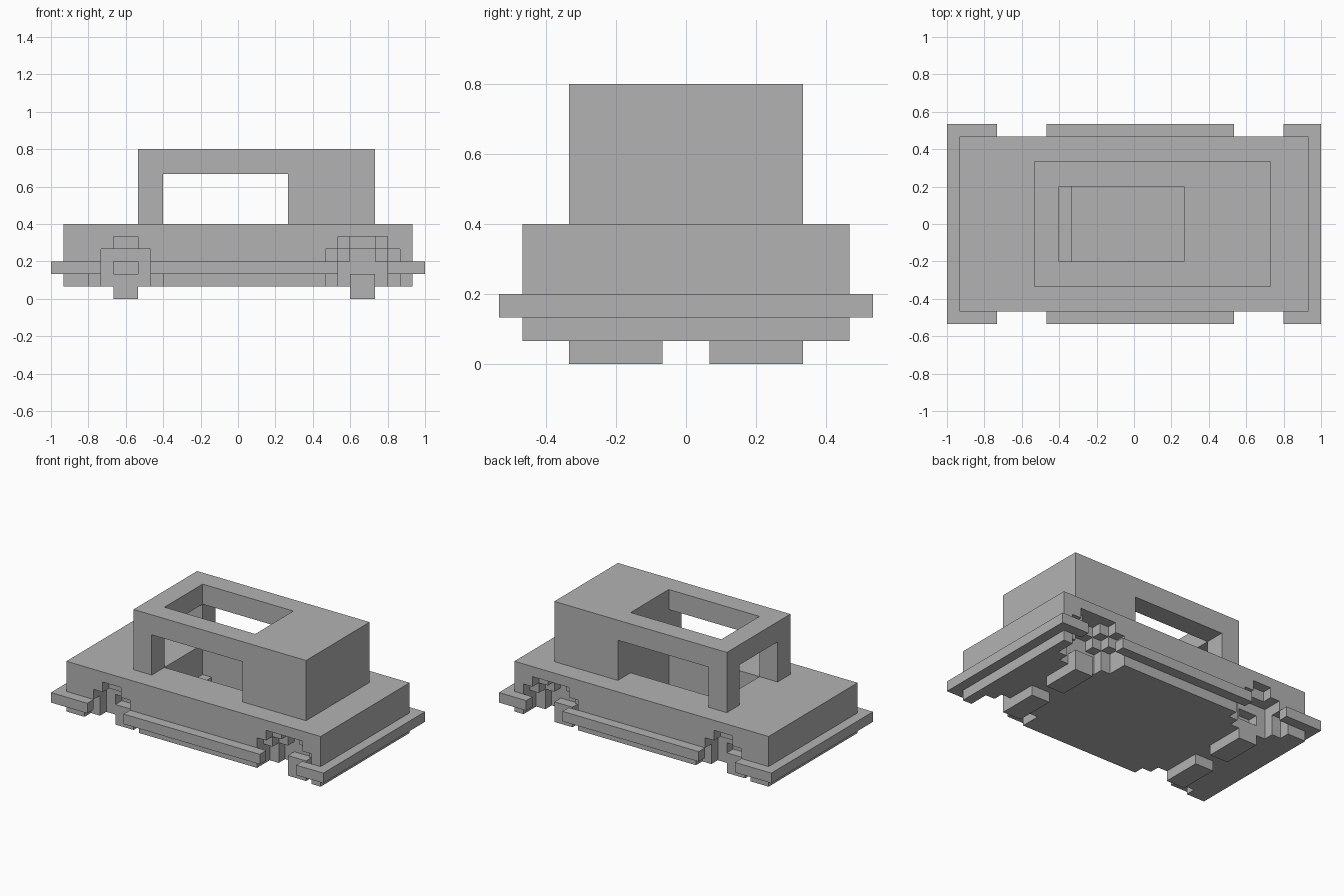
import bpy, bmesh
from math import floor
from mathutils import Vector

old = bpy.data.objects.get("Cube")
if old:
    bpy.data.objects.remove(old)

UNIT = 1 / 15          # edge of one block
GREY = (0.45, 0.45, 0.45, 1)

paint = bpy.data.materials.new("plain grey")
paint.use_nodes = True
paint.diffuse_color = GREY
paint.node_tree.nodes["Principled BSDF"].inputs["Base Color"].default_value = GREY

AXES = [Vector(a) for a in ((1, 0, 0), (0, 1, 0), (0, 0, 1))]


def inside(p, box):
    lo, hi = box
    return all(lo[i] < p[i] < hi[i] for i in range(3))


def block_part(name, boxes, is_cut=lambda p: False):
    """Join boxes (in blocks), leave out the cut blocks, keep the outer skin."""
    cells = set()
    for lo, hi in boxes:
        for x in range(lo[0], hi[0]):
            for y in range(lo[1], hi[1]):
                for z in range(lo[2], hi[2]):
                    if not is_cut((x + .5, y + .5, z + .5)):
                        cells.add((x, y, z))
    bm = bmesh.new()
    for cell in cells:
        centre = Vector(cell) + Vector((.5, .5, .5))
        for i, axis in enumerate(AXES):
            u, v = AXES[(i + 1) % 3] / 2, AXES[(i + 2) % 3] / 2
            for side in (1, -1):
                if tuple(floor(c) for c in centre + axis * side) in cells:
                    continue
                mid = centre + axis * side / 2
                ring = [mid - u - v, mid + u - v, mid + u + v, mid - u + v][::side]
                bm.faces.new([bm.verts.new(p * UNIT) for p in ring])
    bmesh.ops.remove_doubles(bm, verts=bm.verts, dist=UNIT / 10)
    bmesh.ops.dissolve_limit(bm, angle_limit=0.01, verts=bm.verts, edges=bm.edges)
    mesh = bpy.data.meshes.new(name)
    bm.to_mesh(mesh)
    bm.free()
    mesh.materials.append(paint)
    obj = bpy.data.objects.new(name, mesh)
    bpy.context.collection.objects.link(obj)
    return obj


# Wheel positions along the car and the squared radius of their round wells
WELLS = {"front": (-9, 8.6), "rear": (10, 9)}
COCKPIT = ((-6, -3, 2), (4, 3, 12))
LEDGE = ((-6, -3, 2), (-5, 3, 3))


def body_cut(p):
    if inside(p, COCKPIT) and not inside(p, LEDGE):
        return True
    return any((p[0] - x) ** 2 + (abs(p[1]) - 7) ** 2 + (p[2] - 2) ** 2 < r2
               for x, r2 in WELLS.values())


def cabin_cut(p):
    side_windows = ((-6, -5, 6), (4, 5, 10))
    windscreen = ((-8, -3, 6), (-6, 3, 10))
    return any(inside(p, b) for b in (COCKPIT, side_windows, windscreen))


# Body and cabin
block_part("body", [((-14, -7, 1), (14, 7, 6))], body_cut)
block_part("cabin", [((-8, -5, 6), (11, 5, 12))], cabin_cut)

# Bumpers wrap the ends, sills run between the wheel wells
block_part("front_bumper", [((-15, -8, 2), (-11, 8, 3))],
           lambda p: p[0] > -14 and abs(p[1]) < 7)
block_part("rear_bumper", [((12, -8, 2), (15, 8, 3))],
           lambda p: p[0] < 14 and abs(p[1]) < 7)
for side, y in (("right", -8), ("left", 7)):
    block_part(side + "_sill", [((-7, y, 2), (8, y + 1, 3))])

# Wheels
for end, (x, r2) in WELLS.items():
    for side, y in (("right", -5), ("left", 1)):
        block_part(f"{end}_{side}_wheel", [((x - 1, y, 0), (x + 1, y + 4, 2))])
